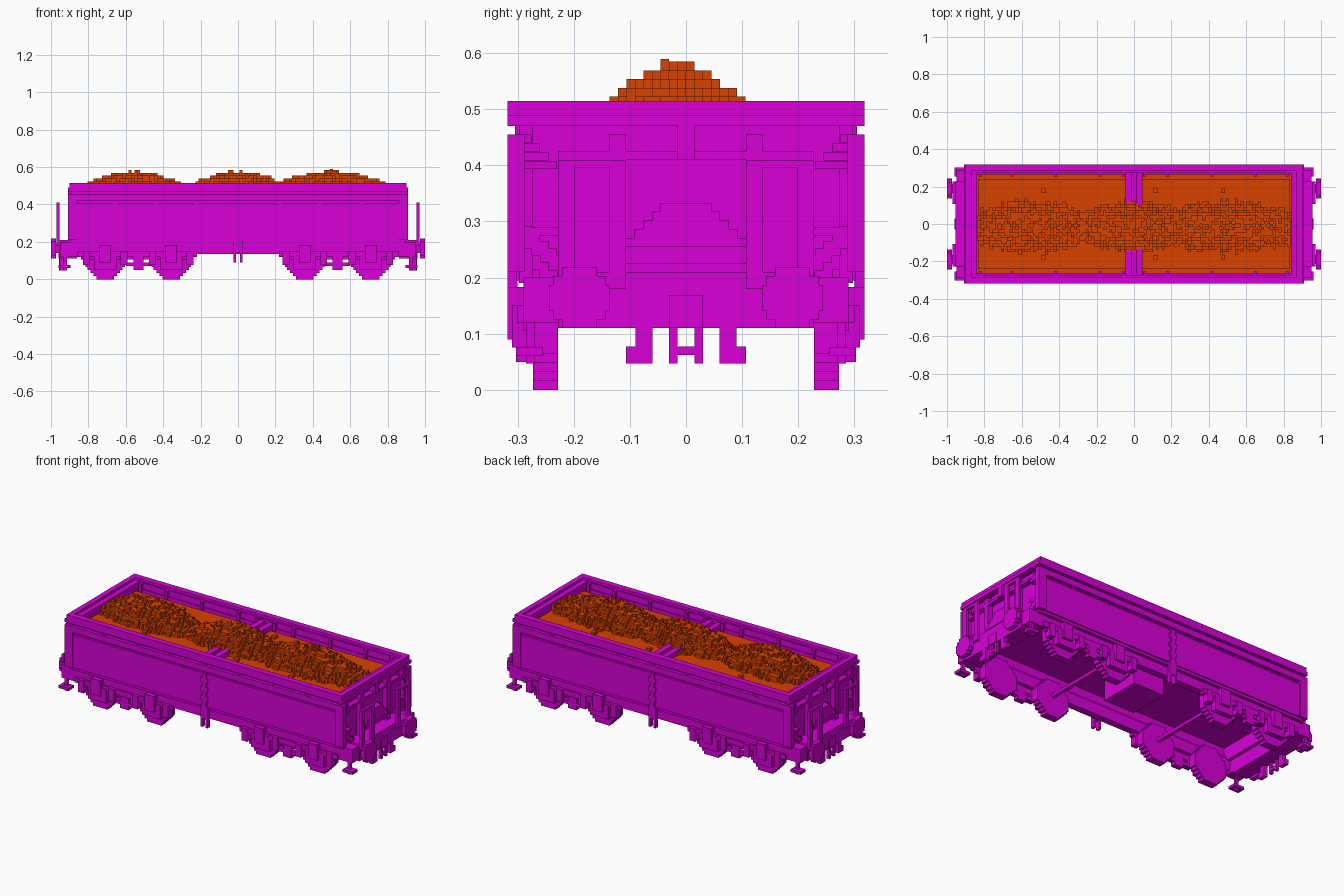
import bpy, bmesh, math, random

random.seed(7)
cube = bpy.data.objects.get("Cube")
if cube:
    bpy.data.objects.remove(cube, do_unlink=True)

V = 1 / 64  # block size


def material(name, rgb):
    m = bpy.data.materials.new(name)
    m.use_nodes = True
    m.diffuse_color = (*rgb, 1)
    m.node_tree.nodes["Principled BSDF"].inputs["Base Color"].default_value = (*rgb, 1)
    return m


PAINT = material("magenta paint", (0.69, 0, 0.69))
ORE = material("orange ore", (0.69, 0.054, 0))


class Part:
    """A named object gathered from axis-aligned blocks."""

    def __init__(self, name, mat=PAINT):
        self.name, self.mat, self.bm = name, mat, bmesh.new()

    def box(self, x0, x1, y0, y1, z0, z1):
        vs = [self.bm.verts.new((x, y, z)) for x in (x0, x1) for y in (y0, y1) for z in (z0, z1)]
        for f in ((0, 1, 3, 2), (4, 6, 7, 5), (0, 4, 5, 1), (2, 3, 7, 6), (0, 2, 6, 4), (1, 5, 7, 3)):
            self.bm.faces.new([vs[i] for i in f])

    def mir(self, x0, x1, y0, y1, z0, z1, mx=True, my=True):
        for sx in ((1, -1) if mx else (1,)):
            for sy in ((1, -1) if my else (1,)):
                xs, ys = sorted((x0 * sx, x1 * sx)), sorted((y0 * sy, y1 * sy))
                self.box(*xs, *ys, z0, z1)

    def disc(self, axis, a0, a1, c, zc, r):
        """Stepped round disc made of rows, mirrored to all four corners."""
        n = round(2 * r / V)
        for i in range(n):
            z = zc - r + i * 2 * r / n
            d = abs(z + r / n - zc)
            w = min(r, max(V * 2, round((r * 1.42 - d) / V) * V))
            if axis == "y":
                self.mir(c - w, c + w, a0, a1, z, z + 2 * r / n)
            else:
                self.mir(a0, a1, c - w, c + w, z, z + 2 * r / n)

    def done(self):
        bmesh.ops.recalc_face_normals(self.bm, faces=self.bm.faces)
        me = bpy.data.meshes.new(self.name)
        self.bm.to_mesh(me)
        self.bm.free()
        me.materials.append(self.mat)
        bpy.context.collection.objects.link(bpy.data.objects.new(self.name, me))


# side walls: outer plates with dashed grooves between them
p = Part("side_walls")
p.mir(-.895, .895, .273, .298, .19, .5, mx=False)
for z0, z1, y in ((.47, .515, .318), (.42, .455, .318), (.21, .405, .311)):
    p.mir(-.897, .897, .283, y, z0, z1, mx=False)
for i in range(9):
    x = -.88 + i * .22
    p.mir(x - .012, x + .012, .29, .305, .4, .475, mx=False)
p.done()

# rim across both ends
p = Part("end_rims")
p.mir(.87, .91, -.318, .318, .47, .49, my=False)
p.mir(.87, .9, -.318, .318, .49, .515, my=False)
p.mir(.84, .87, -.28, .28, .43, .5, my=False)
p.done()

# inner wall posts and rails
p = Part("inner_posts")
for x in (.055, .18, .42, .65, .82):
    p.mir(x - .008, x + .008, .255, .28, .42, .5)
p.mir(-.84, .84, .265, .285, .42, .465, mx=False)
p.done()

# centre cross brace
p = Part("centre_brace")
p.mir(.012, .045, .1, .285, .43, .49)
p.mir(-.012, .012, .1, .285, .43, .475, mx=False)
p.done()

# centre strap on the sides
p = Part("centre_straps")
p.mir(-.023, .023, .3, .318, .14, .22, mx=False)
for i in range(7):
    w = .023 if i % 2 else .014
    p.mir(-w, w, .3, .318, .22 + i * .027, .247 + i * .027, mx=False)
p.mir(.01, .024, .295, .318, .09, .15)
p.done()

# end walls with posts, corner columns and stepped gussets
p = Part("end_walls")
p.mir(.84, .87, -.288, .288, .19, .5, my=False)
p.mir(.86, .91, .288, .318, .21, .455)
p.mir(.86, .9, .107, .137, .18, .455)
p.mir(.86, .9, -.228, .228, .41, .425, my=False)
p.mir(.86, .895, -.107, .107, .18, .2, my=False)
p.mir(.86, .895, -.107, .107, .225, .255, my=False)
p.mir(.86, .9, .228, .29, .275, .29)
p.mir(.86, .91, -.015, .015, .41, .485, my=False)
for i in range(6):
    p.mir(.86, .9, .2 + i * .015, .23 + i * .015, .2 + i * .013, .226 + i * .013)
for i in range(4):
    p.mir(.86, .9, .275 - i * .015, .29, .44 - i * V, .455 - i * V)
for i, w in enumerate((.107, .092, .077, .06, .045)):
    p.mir(.86, .91, -w, w, .255 + i * V, .255 + (i + 1) * V, my=False)
p.done()

# underframe: sills, headstocks, raised floor and central box
p = Part("underframe")
p.mir(-.895, .895, .25, .29, .136, .2, mx=False)
p.mir(-.88, .88, .26, .303, .195, .215, mx=False)
p.box(-.86, .86, -.275, .275, .27, .3)
p.mir(.86, .955, -.228, .228, .11, .21, my=False)
p.mir(.86, .95, .228, .29, .12, .2)
p.box(-.1, .1, -.12, .12, .14, .275)
p.done()

# bogie frames with axle boxes and springs
p = Part("bogie_frames")
p.mir(.22, .86, .272, .3, .12, .15)
p.mir(.24, .84, .272, .29, .105, .12)
p.mir(.46, .6, .272, .3, .07, .09)
p.mir(.505, .56, .272, .303, .05, .12)
for x in (.357, .71):
    p.mir(x - .06, x + .06, .272, .303, .05, .135)
    p.mir(x - .03, x + .03, .29, .318, .09, .183)
    for s in (-1, 1):
        p.mir(x + s * .1 - .018, x + s * .1 + .018, .272, .31, .075, .15)
p.done()

p = Part("wheels")
for x in (.357, .71):
    p.disc("y", .228, .273, x, .105, .105)
p.done()

p = Part("axles")
p.mir(.347, .367, -.24, .24, .11, .128, my=False)
p.done()

# buffers
p = Part("buffers")
p.disc("x", .972, 1, .19, .164, .054)
p.mir(.94, .975, .165, .215, .14, .19)
p.done()

# platform handrails
p = Part("handrails")
for y in (.122, .213):
    p.mir(.955, .97, y - .015, y + .015, .18, .41)
p.mir(.955, .97, .122, .213, .395, .41)
p.mir(.955, .97, .122, .213, .18, .21)
p.done()

# draw hook, brake hoses and corner steps
p = Part("couplings")
p.mir(.93, .96, -.03, .03, .11, .168, my=False)
p.mir(.94, .957, .015, .03, .047, .115)
p.mir(.94, .957, -.03, .03, .062, .077, my=False)
p.mir(.93, .955, .06, .09, .047, .115)
p.mir(.93, .955, .06, .107, .047, .077)
p.done()

p = Part("corner_steps")
p.mir(.915, .935, .27, .285, .047, .13)
p.mir(.895, .96, .255, .303, .06, .076)
p.done()

# ore bed with stepped edges
BED = .46
p = Part("ore_bed", ORE)
p.box(-.845, .845, -.265, .265, .3, BED - V)
p.box(-.835, .835, -.24, .24, BED - V, BED)
p.done()

# heaped ore: block columns of random height over three mounds
p = Part("ore_heap", ORE)


def swell(x):
    """Height share of the mound at x, from 0 between mounds to 1 on a crest."""
    mounds = ((-.555, .29), (0, .28), (.5, .34))
    return max(math.cos(min(1, abs(x - c) / w) * math.pi / 2) for c, w in mounds)


for i in range(-53, 54):
    x = i * V
    h = swell(x)
    top = .48 + .094 * h ** .8
    reach = .095 + .04 * h + random.uniform(-.015, .02)
    for j in range(-12, 12):
        y = (j + .5) * .0151
        fall = max(0, 1 - (abs(y + .015) / reach) ** 2.2)
        z = BED + (top - BED) * fall + random.choice((-1, -.4, 0, 0, .4)) * V * (fall > 0)
        k = round((z - BED) / V)
        if k > 0:
            p.box(x - V / 2, x + V / 2, y - .00755, y + .00755, BED - .005, BED + k * V)
p.box(.5 - V / 2, .5 + V / 2, -.045, -.03, .5, .59)
for x in (-.48, .12, .48):
    p.mir(x - V, x + V / 2, .165, .19, BED - .01, BED + V, mx=False)
p.done()
